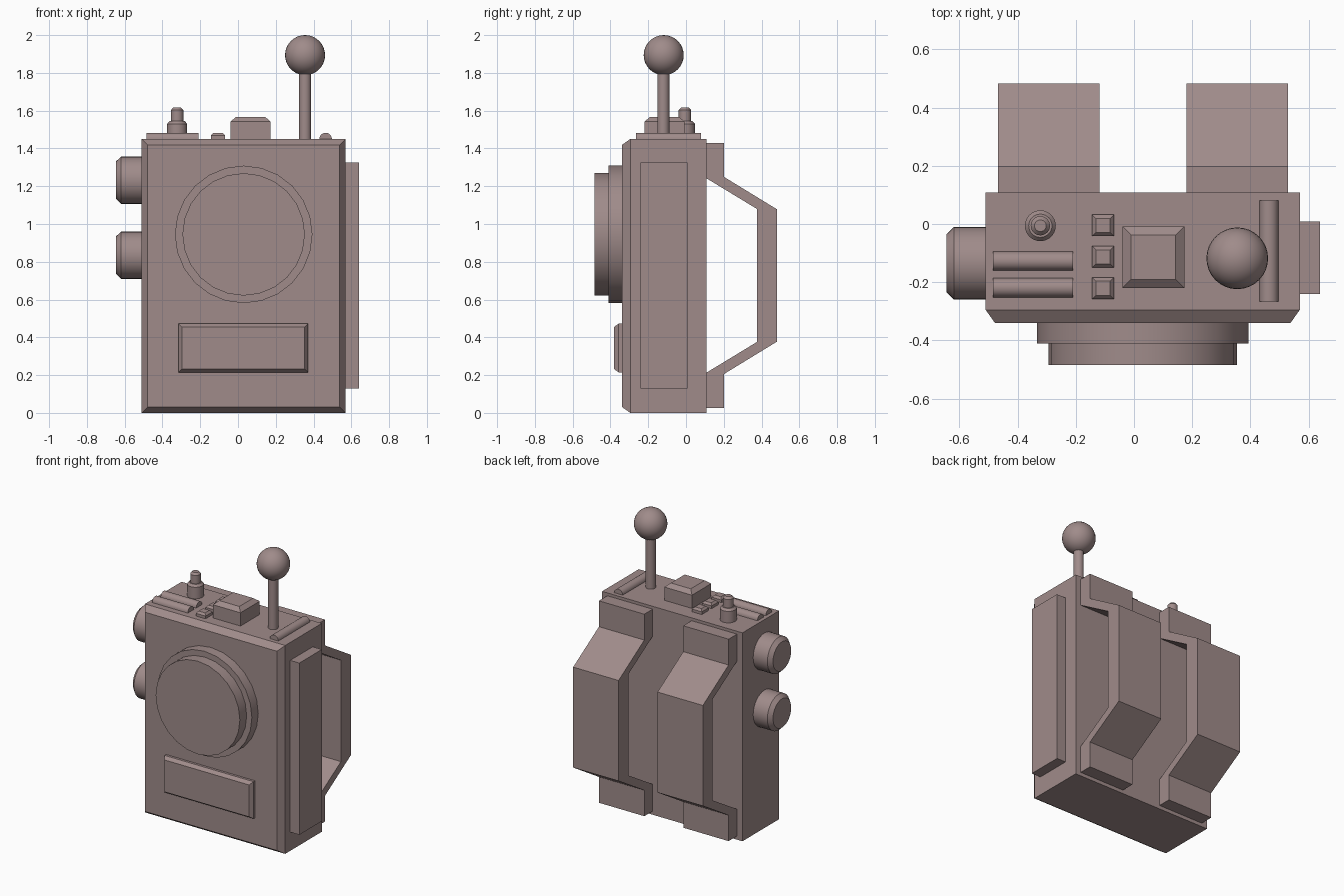
import bpy, bmesh, math
from mathutils import Matrix, Vector

cube = bpy.data.objects.get("Cube")
if cube:
    bpy.data.objects.remove(cube, do_unlink=True)

# Single body colour
COLOR = (0.35, 0.26, 0.255, 1)
mat = bpy.data.materials.new("dusty mauve")
mat.use_nodes = True
mat.diffuse_color = COLOR
bsdf = next(n for n in mat.node_tree.nodes if n.type == 'BSDF_PRINCIPLED')
bsdf.inputs["Base Color"].default_value = COLOR


def finish(name, bm, smooth=False):
    bmesh.ops.recalc_face_normals(bm, faces=bm.faces)
    mesh = bpy.data.meshes.new(name)
    bm.to_mesh(mesh)
    bm.free()
    mesh.materials.append(mat)
    ob = bpy.data.objects.new(name, mesh)
    bpy.context.collection.objects.link(ob)
    if smooth:
        bpy.ops.object.select_all(action='DESELECT')
        ob.select_set(True)
        bpy.context.view_layer.objects.active = ob
        bpy.ops.object.shade_smooth_by_angle(angle=math.radians(35))


def box(name, lo, hi, axis=None, inset=0, depth=0):
    """Box from corner to corner; the face towards axis is chamfered."""
    lo, hi = Vector(lo), Vector(hi)
    bm = bmesh.new()
    bmesh.ops.create_cube(bm, size=1)
    scale = Matrix.Diagonal(hi - lo)
    for v in bm.verts:
        v.co = (lo + hi) / 2 + scale @ v.co
    if axis:
        axis = Vector(axis)
        bm.normal_update()
        face = max(bm.faces, key=lambda f: f.normal.dot(axis))
        bmesh.ops.inset_region(bm, faces=[face], thickness=inset)
        ring = {v for e in face.edges for f in e.link_faces for v in f.verts}
        for v in ring - set(face.verts):
            v.co -= axis * depth
    finish(name, bm)


def lathe(name, origin, axis, profile, sides=32):
    """Turned solid: profile holds (radius, distance along axis)."""
    bm = bmesh.new()
    turn = Vector((0, 0, 1)).rotation_difference(Vector(axis)).to_matrix()
    rings = []
    for r, h in profile:
        ring = []
        for i in range(sides):
            a = math.tau * i / sides
            p = turn @ Vector((r * math.cos(a), r * math.sin(a), h))
            ring.append(bm.verts.new(Vector(origin) + p))
        rings.append(ring)
    for a, b in zip(rings, rings[1:]):
        for i in range(sides):
            j = (i + 1) % sides
            bm.faces.new((a[i], a[j], b[j], b[i]))
    bm.faces.new(rings[0])
    bm.faces.new(rings[-1])
    finish(name, bm, True)


def extrude(name, points, offset, smooth=False):
    """Flat outline pushed along offset into a solid."""
    bm = bmesh.new()
    face = bm.faces.new([bm.verts.new(p) for p in points])
    out = bmesh.ops.extrude_face_region(bm, geom=[face], use_keep_orig=True)
    verts = [g for g in out["geom"] if isinstance(g, bmesh.types.BMVert)]
    bmesh.ops.translate(bm, verts=verts, vec=offset)
    finish(name, bm, smooth)


TOP = 1.45
ARC = [(math.cos(math.pi * i / 12), math.sin(math.pi * i / 12)) for i in range(13)]

# Main case with chamfered front, side panel and front plate
box("case", (-0.51, -0.34, 0), (0.57, 0.108, TOP), (0, -1, 0), 0.045, 0.045)
box("side_panel", (0.56, -0.24, 0.13), (0.64, 0.008, 1.325))
box("front_plate", (-0.315, -0.382, 0.215), (0.37, -0.33, 0.472), (0, -1, 0), 0.025, 0.025)

# Stepped round dial
lathe("dial", (0.03, -0.33, 0.945), (0, -1, 0),
      [(0.364, 0), (0.364, 0.08), (0.324, 0.08), (0.324, 0.155)], 24)

# Side knobs
for name, z in (("upper_knob", 1.232), ("lower_knob", 0.835)):
    lathe(name, (-0.5, -0.135, z), (-1, 0, 0),
          [(0.125, 0), (0.125, 0.119), (0.1, 0.145)])

# Bent straps at the back, mirrored top to bottom
half = [(0.1, 0.025), (0.2, 0.025), (0.2, 0.205), (0.483, 0.378)]
inner = [(0.375, 0.375), (0.1, 0.208)]
flip = lambda pts: [(y, TOP + 0.005 - z) for y, z in reversed(pts)]
outline = half + flip(half) + flip(inner) + inner
for name, x in (("right_strap", -0.468), ("left_strap", 0.181)):
    extrude(name, [(x, y, z) for y, z in outline], (0.349, 0, 0))

# Antenna with ball
lathe("antenna_rod", (0.355, -0.12, TOP - 0.02), (0, 0, 1), [(0.032, 0), (0.032, 0.38)])
bm = bmesh.new()
bmesh.ops.create_uvsphere(bm, u_segments=32, v_segments=16, radius=0.106,
                          matrix=Matrix.Translation((0.355, -0.118, 1.894)))
finish("antenna_ball", bm, True)

# Stepped button post
lathe("button_post", (-0.322, -0.006, TOP - 0.01), (0, 0, 1),
      [(0.053, 0), (0.053, 0.09), (0.04, 0.105), (0.033, 0.105),
       (0.033, 0.163), (0.02, 0.177)])

# Half-round bars on top
R = 0.033
for name, y in (("rear_bar", -0.127), ("front_bar", -0.219)):
    extrude(name, [(-0.484, y + R * c, TOP + R * s) for c, s in ARC], (0.274, 0, 0), True)
extrude("long_bar", [(0.464 + R * c, -0.266, TOP + R * s) for c, s in ARC],
        (0, 0.346, 0), True)

# Chamfered block and small keys
box("top_block", (-0.04, -0.22, TOP - 0.01), (0.173, -0.008, 1.567), (0, 0, 1), 0.042, 0.025)
for i in range(3):
    y = -0.005 - 0.108 * i
    box(f"key_{i + 1}", (-0.144, y - 0.037, TOP - 0.01), (-0.069, y + 0.037, 1.483),
        (0, 0, 1), 0.018, 0.014)
